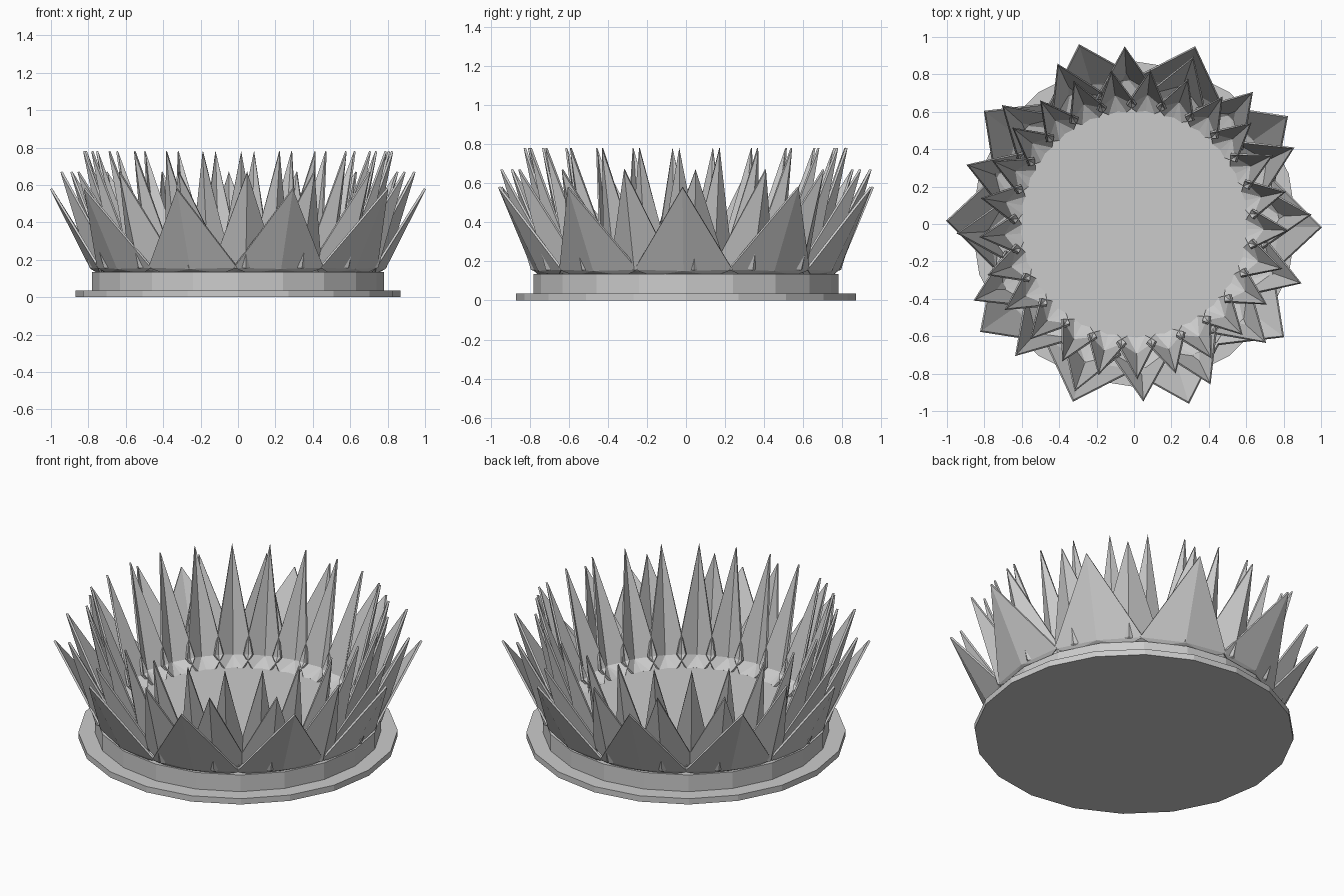
import bpy
import bmesh
from math import cos, sin, radians

cube = bpy.data.objects.get("Cube")
if cube:
    bpy.data.objects.remove(cube, do_unlink=True)

grey = bpy.data.materials.new("plain grey")
grey.use_nodes = True
colour = (0.6, 0.6, 0.6, 1)
grey.diffuse_color = colour
grey.node_tree.nodes["Principled BSDF"].inputs["Base Color"].default_value = colour


def finish(name, bm):
    mesh = bpy.data.meshes.new(name)
    bmesh.ops.recalc_face_normals(bm, faces=bm.faces)
    bm.to_mesh(mesh)
    bm.free()
    mesh.materials.append(grey)
    obj = bpy.data.objects.new(name, mesh)
    bpy.context.collection.objects.link(obj)
    return obj


def disc(name, radius, bottom, top, sides=20):
    bm = bmesh.new()
    rings = [[bm.verts.new((radius * cos(radians(360 * i / sides)),
                            radius * sin(radians(360 * i / sides)), z))
              for i in range(sides)] for z in (bottom, top)]
    bm.faces.new(rings[0])
    bm.faces.new(rings[1])
    for i in range(sides):
        j = (i + 1) % sides
        bm.faces.new((rings[0][i], rings[0][j], rings[1][j], rings[1][i]))
    return finish(name, bm)


def petal_ring(name, count, start, foot, side, keel, tip, thickness=0.012):
    """Ring of creased petals; foot and side are (radius, half width, z),
    keel and tip are (radius, z)."""
    bm = bmesh.new()
    for k in range(count):
        a = radians(start + 360 * k / count)

        def vert(r, t, z):
            return bm.verts.new((r * cos(a) - t * sin(a), r * sin(a) + t * cos(a), z))

        point = vert(tip[0], 0, tip[1])
        ridge = vert(keel[0], 0, keel[1])
        heel = vert(foot[0] + 0.01, 0, foot[2])
        for s in (-1, 1):
            corner = vert(side[0], s * side[1], side[2])
            toe = vert(foot[0], s * foot[1], foot[2])
            loops = [(point, ridge, corner), (ridge, toe, corner), (ridge, heel, toe)]
            for loop in loops:
                bm.faces.new(loop if s > 0 else loop[::-1])
    obj = finish(name, bm)
    solid = obj.modifiers.new("thickness", 'SOLIDIFY')
    solid.thickness = thickness
    solid.offset = 0
    return obj


# Stepped base
disc("base_plate", 0.87, 0, 0.035)
disc("drum", 0.78, 0.03, 0.135)

# Three rings of petals
petal_ring("outer_petals", 10, -1, (0.73, 0.16, 0.13), (0.74, 0.25, 0.16),
           (0.785, 0.155), (1.0, 0.58))
petal_ring("middle_petals", 16, 3, (0.67, 0.09, 0.13), (0.68, 0.165, 0.18),
           (0.79, 0.16), (0.945, 0.67))
petal_ring("inner_petals", 25, -2.4, (0.60, 0.05, 0.13), (0.63, 0.105, 0.2),
           (0.70, 0.17), (0.825, 0.78))
